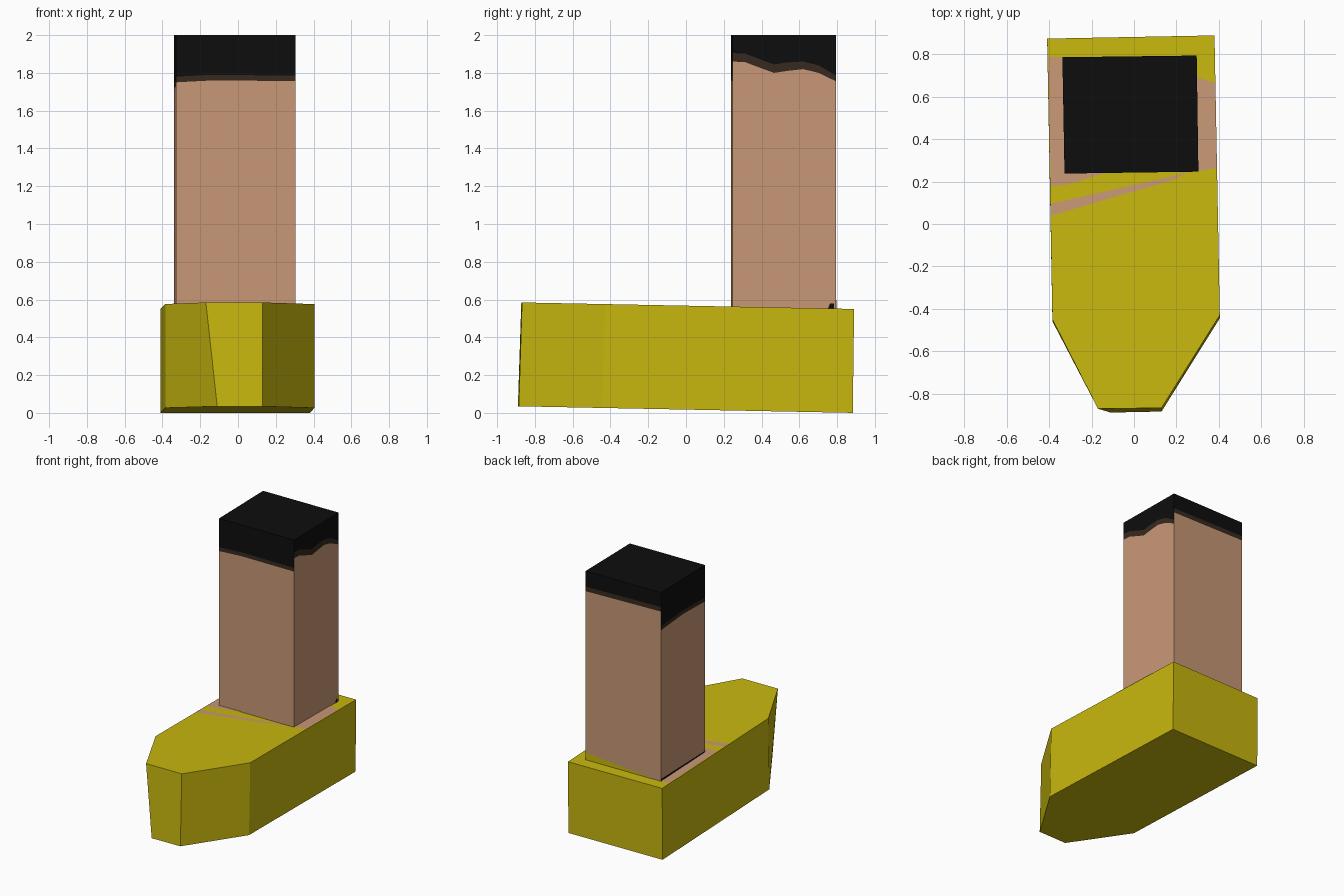
import bpy
from mathutils import Vector

if "Cube" in bpy.data.objects:
    bpy.data.objects.remove(bpy.data.objects["Cube"])


def material(name, rgb):
    m = bpy.data.materials.new(name)
    m.diffuse_color = (*rgb, 1)
    m.use_nodes = True
    m.node_tree.nodes["Principled BSDF"].inputs["Base Color"].default_value = m.diffuse_color
    return m


YELLOW = material("yellow", (0.578, 0.479, 0.0044))
SKIN = material("skin", (0.584, 0.314, 0.181))
BLACK = material("black", (0.004, 0.004, 0.004))
BROWN = material("dark brown", (0.037, 0.023, 0.014))


def make_object(name, verts, faces, mats, indices=None):
    me = bpy.data.meshes.new(name)
    me.from_pydata(verts, [], faces)
    for m in mats:
        me.materials.append(m)
    if indices:
        me.polygons.foreach_set("material_index", indices)
    me.update()
    ob = bpy.data.objects.new(name, me)
    bpy.context.collection.objects.link(ob)
    return ob


def sole_z(y):
    return 0.0175 - 0.0196 * y      # the foot tilts down toward the heel


def top_z(y):
    return sole_z(y) + 0.55


# Foot: tapered block, outlines counter-clockwise seen from above
top = [(-0.41, 0.875), (-0.385, -0.45), (-0.17, -0.872),
       (0.13, -0.868), (0.405, -0.43), (0.38, 0.89)]
bottom = [(-0.41, 0.87), (-0.385, -0.46), (-0.11, -0.89),
          (0.13, -0.885), (0.405, -0.445), (0.38, 0.883)]
n = len(top)
verts = [(x, y, sole_z(y)) for x, y in bottom] + [(x, y, top_z(y)) for x, y in top]
faces = [tuple(range(n, 2 * n)), tuple(reversed(range(n)))]
faces += [(i, (i + 1) % n, n + (i + 1) % n, n + i) for i in range(n)]
make_object("foot", verts, faces, [YELLOW])

# Leg: four side walls, each split by a wavy hem into skin, fringe and black top
FL, FR, BR, BL = (-0.328, 0.238), (0.304, 0.247), (0.296, 0.795), (-0.338, 0.787)
walls = [  # start, end, (position along wall, hem height, fringe height)
    (FL, FR, [(0, 1.75, 0.03), (0.3, 1.76, 0.03), (1, 1.757, 0.028)]),
    (FR, BR, [(0, 1.86, 0.045), (0.12, 1.857, 0.045), (0.25, 1.83, 0.045),
              (0.4, 1.80, 0.045), (0.52, 1.81, 0.045), (0.68, 1.82, 0.04),
              (0.83, 1.80, 0.04), (1, 1.755, 0.03)]),
    (BR, BL, [(0, 1.845, 0.035), (1, 1.855, 0.035)]),
    (BL, FL, [(0, 1.71, 0.03), (0.5, 1.73, 0.03), (1, 1.72, 0.03)]),
]
verts, faces, indices = [], [], []
for a, b, hem in walls:
    a, b = Vector(a), Vector(b)
    first = len(verts)
    for t, low, fringe in hem:
        p = a.lerp(b, t)
        verts += [(p.x, p.y, z) for z in (0.54, low, low + fringe, 2.0)]
    for c in range(len(hem) - 1):
        for row in range(3):
            k = first + 4 * c + row
            faces.append((k, k + 4, k + 5, k + 1))
            indices.append(row)
k = len(verts)
verts += [(*p, 2.0) for p in (FL, FR, BR, BL)]
verts += [(*p, 0.54) for p in (FL, FR, BR, BL)]
faces += [(k, k + 1, k + 2, k + 3), (k + 7, k + 6, k + 5, k + 4)]
indices += [2, 0]
make_object("leg", verts, faces, [SKIN, BROWN, BLACK], indices)


# Skin patches painted on top of the foot
def foot_patch(name, outline):
    make_object(name, [(x, y, top_z(y) + 0.003) for x, y in outline],
                [tuple(range(len(outline)))], [SKIN])


foot_patch("skin_patch", [(-0.405, 0.79), (-0.393, 0.18), (-0.32, 0.185), (-0.12, 0.245),
                          (0.304, 0.25), (0.39, 0.265), (0.384, 0.665), (0.29, 0.695),
                          (0.2, 0.78), (-0.34, 0.785)])
foot_patch("skin_stripe", [(-0.395, 0.095), (-0.391, 0.04), (0.19, 0.21),
                           (0.26, 0.25), (0.18, 0.225)])


# Small marks at the foot of the leg walls
def wall_mark(name, a, b, points, mat):
    a, b = Vector(a), Vector(b)
    d = (b - a).normalized()
    out = Vector((d.y, -d.x)) * 0.002
    vs = []
    for t, z in points:
        p = a.lerp(b, t) + out
        vs.append((p.x, p.y, z))
    make_object(name, vs, [tuple(range(len(vs)))], [mat])


wall_mark("left_base_line", BL, FL, [(0, 0.55), (1, 0.56), (1, 0.575), (0, 0.57)], BLACK)
wall_mark("right_base_spot", FR, BR, [(0.92, 0.55), (0.98, 0.55), (0.98, 0.58), (0.94, 0.58)], BLACK)
wall_mark("back_base_mark", BR, BL, [(0, 0.55), (0.95, 0.55), (0, 0.61)], YELLOW)
